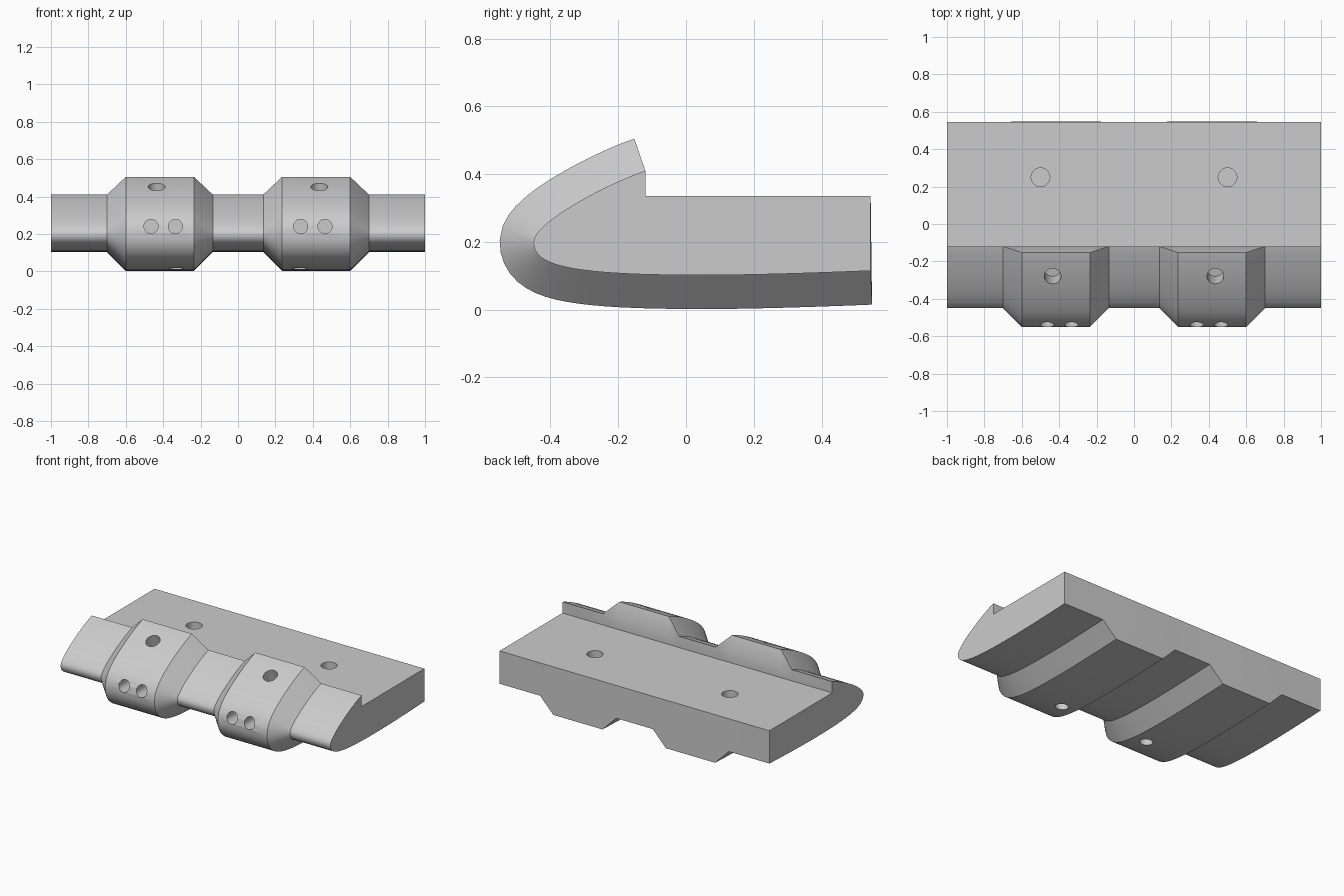
import bpy, bmesh, math
from mathutils import Vector
from mathutils.geometry import interpolate_bezier

cube = bpy.data.objects.get("Cube")
if cube:
    bpy.data.objects.remove(cube)

grey = bpy.data.materials.new("Light grey")
grey.use_nodes = True
colour = (0.6, 0.6, 0.6, 1)
grey.diffuse_color = colour
grey.node_tree.nodes["Principled BSDF"].inputs["Base Color"].default_value = colour

DECK_Z, BACK_Y, LIP_Y = 0.335, 0.545, -0.12

# Side profile as y, z curves: upper lip, rounded nose and underside
SPANS = [
    ((LIP_Y, 0.41), (-0.215, 0.38), (-0.45, 0.26), (-0.45, 0.2)),
    ((-0.45, 0.2), (-0.45, 0.13), (-0.35, 0.102), (0.05, 0.102)),
    ((0.05, 0.102), (0.2, 0.102), (0.4, 0.109), (BACK_Y, 0.115)),
]


def curve_points():
    points = []
    for span in SPANS:
        new = [Vector(p[:2]) for p in interpolate_bezier(*[Vector((*p, 0)) for p in span], 18)]
        points += new[1:] if points else new
    return points


def offset_curve(points, distance):
    # Push each point outward along the curve normal
    result = []
    for i, p in enumerate(points):
        t = (points[min(i + 1, len(points) - 1)] - points[max(i - 1, 0)]).normalized()
        result.append(p + Vector((t.y, -t.x)) * distance)
    return result


def build_body():
    # Cross-sections along x, swelling outward at the two collars
    half = [(0.135, 0), (0.235, 0.1), (0.6, 0.1), (0.7, 0), (1, 0)]
    stations = [(-x, d) for x, d in reversed(half)] + half
    base = curve_points()
    bm = bmesh.new()
    rings = []
    for x, swell in stations:
        outline = [(BACK_Y, DECK_Z), (LIP_Y, DECK_Z), tuple(base[0])]
        outline += [tuple(p) for p in offset_curve(base, swell)]
        rings.append([bm.verts.new((x, y, z)) for y, z in outline])
    for a, b in zip(rings, rings[1:]):
        for i in range(len(a)):
            j = (i + 1) % len(a)
            bm.faces.new((a[i], a[j], b[j], b[i]))
    bm.faces.new(rings[0])
    bm.faces.new(rings[-1])
    bmesh.ops.remove_doubles(bm, verts=bm.verts, dist=0.0001)
    bmesh.ops.recalc_face_normals(bm, faces=bm.faces)
    mesh = bpy.data.meshes.new("grip_block")
    bm.to_mesh(mesh)
    bm.free()
    mesh.materials.append(grey)
    obj = bpy.data.objects.new("grip_block", mesh)
    bpy.context.collection.objects.link(obj)
    return obj


def drill(body, mouth, direction, radius, depth):
    # Blind round hole starting just outside the surface
    axis = Vector(direction).normalized()
    lead = 0.08
    centre = Vector(mouth) + axis * (depth - lead) / 2
    bpy.ops.mesh.primitive_cylinder_add(vertices=32, radius=radius, depth=depth + lead, location=centre)
    cutter = bpy.context.object
    cutter.rotation_mode = 'QUATERNION'
    cutter.rotation_quaternion = axis.to_track_quat('Z', 'Y')
    cutter.hide_render = True
    cutter.data.materials.append(grey)
    bpy.context.view_layer.update()
    mod = body.modifiers.new("hole", 'BOOLEAN')
    mod.operation = 'DIFFERENCE'
    mod.solver = 'EXACT'
    mod.object = cutter
    bpy.context.view_layer.objects.active = body
    bpy.ops.object.modifier_apply(modifier=mod.name)
    bpy.data.objects.remove(cutter)


body = build_body()
for side in (-1, 1):
    drill(body, (side * 0.5, 0.25, DECK_Z), (0, 0, -1), 0.05, 0.15)          # deck hole
    drill(body, (side * 0.435, -0.28, 0.455), (0, 0.3, -1), 0.045, 0.15)     # collar top hole
    drill(body, (side * 0.33, -0.28, 0.02), (0, 0, 1), 0.04, 0.12)           # underside hole
    for x in (0.335, 0.465):
        drill(body, (side * x, -0.54, 0.24), (0, 1, 0), 0.038, 0.2)          # front pair

# Smooth curved faces, keeping corners crisp
bpy.ops.object.select_all(action='DESELECT')
body.select_set(True)
bpy.context.view_layer.objects.active = body
bpy.ops.object.shade_smooth_by_angle(angle=math.radians(25))
